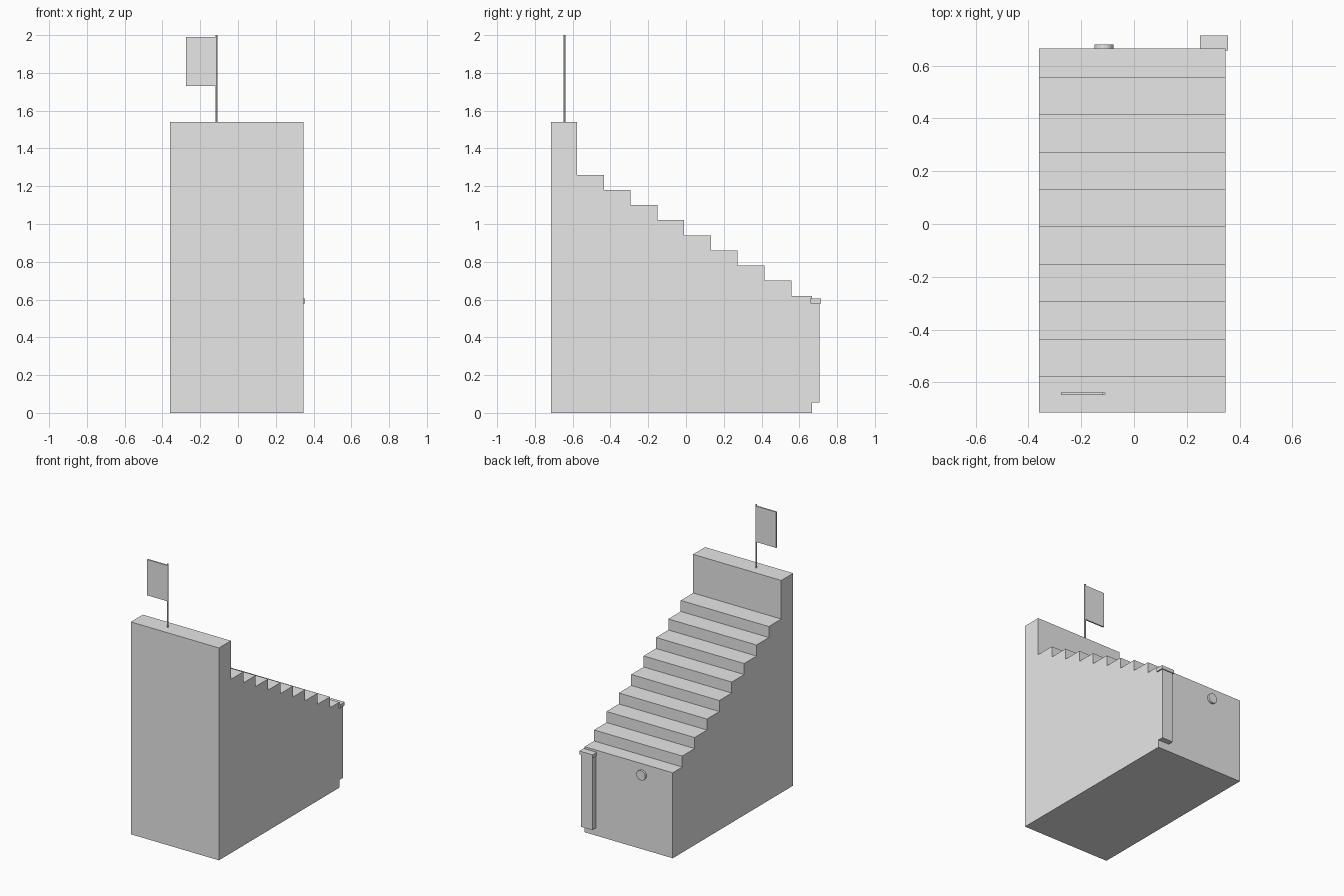
import bpy
import bmesh
import math

cube = bpy.data.objects.get("Cube")
if cube:
    bpy.data.objects.remove(cube, do_unlink=True)

grey = bpy.data.materials.new("light_grey")
grey.use_nodes = True
colour = (0.8, 0.8, 0.8, 1)
grey.diffuse_color = colour
grey.node_tree.nodes["Principled BSDF"].inputs["Base Color"].default_value = colour


def finish(name, bm):
    """Turn a bmesh into a named, flat-shaded object."""
    bmesh.ops.recalc_face_normals(bm, faces=bm.faces)
    mesh = bpy.data.meshes.new(name)
    bm.to_mesh(mesh)
    bm.free()
    mesh.materials.append(grey)
    obj = bpy.data.objects.new(name, mesh)
    bpy.context.collection.objects.link(obj)
    return obj


def box(name, low, high):
    bm = bmesh.new()
    bmesh.ops.create_cube(bm, size=1)
    for v in bm.verts:
        v.co = [(a + b) / 2 + c * (b - a) for a, b, c in zip(low, high, v.co)]
    return finish(name, bm)


def cylinder(name, centre, radius, depth, sides, along_y=False):
    bm = bmesh.new()
    bmesh.ops.create_cone(bm, cap_ends=True, segments=sides,
                          radius1=radius, radius2=radius, depth=depth)
    obj = finish(name, bm)
    obj.location = centre
    if along_y:
        obj.rotation_euler.x = math.pi / 2
    return obj


left, right = 0.347, -0.36
front, back = -0.714, 0.666
wall_back, wall_top = -0.577, 1.54
first_top, rise, run, steps = 1.26, 0.08, 0.1418, 9

# Staircase body with the tall front wall: a side profile extruded across x
profile = [(front, 0), (front, wall_top), (wall_back, wall_top)]
for i in range(steps):
    z = first_top - i * rise
    y = wall_back + i * run
    profile += [(y, z), (min(y + run, back), z)]
profile.append((back, 0))

bm = bmesh.new()
side = bm.faces.new([bm.verts.new((right, y, z)) for y, z in profile])
extruded = bmesh.ops.extrude_face_region(bm, geom=[side])
moved = [g for g in extruded["geom"] if isinstance(g, bmesh.types.BMVert)]
bmesh.ops.translate(bm, verts=moved, vec=(left - right, 0, 0))
finish("staircase_body", bm)

# Back corner post and its cap
box("corner_post", (0.257, back - 0.005, 0.055), (left, 0.707, 0.585))
box("post_cap", (0.25, 0.658, 0.58), (0.356, 0.714, 0.605))

# Round knob on the back face
cylinder("back_knob", (-0.114, back + 0.003, 0.54), 0.036, 0.024, 16, along_y=True)

# Flag and pole on the wall
pole_x, pole_y = -0.114, -0.643
cylinder("flag_pole", (pole_x, pole_y, (wall_top + 2) / 2), 0.006, 2 - wall_top, 8)
box("flag", (-0.276, pole_y - 0.005, 1.73), (pole_x, pole_y + 0.005, 1.99))
